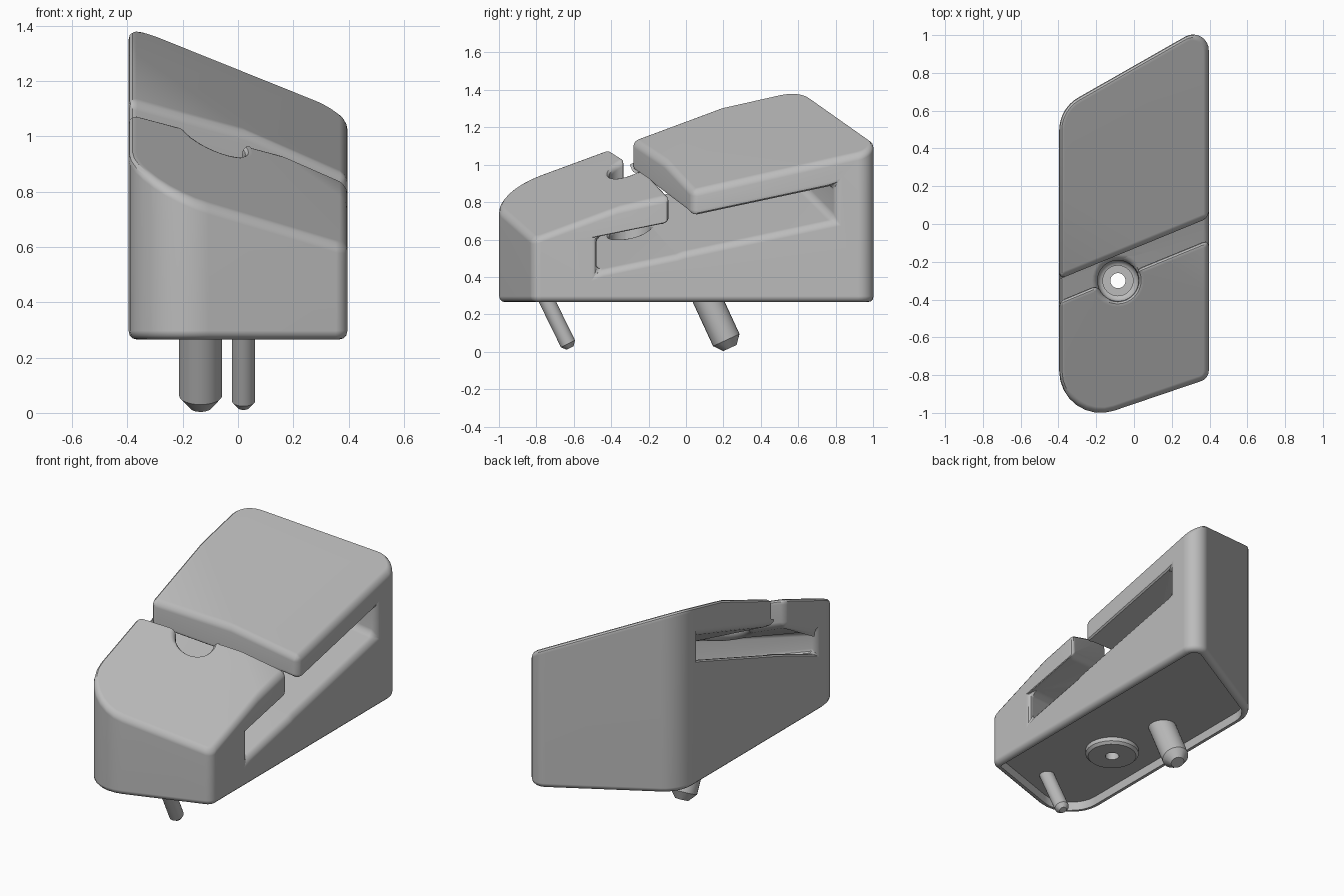
import bpy, bmesh, math
from mathutils import Vector, Matrix

cube = bpy.data.objects.get("Cube")
if cube:
    bpy.data.objects.remove(cube)

grey = bpy.data.materials.new("plain grey")
grey.use_nodes = True
COLOUR = (0.5, 0.5, 0.5, 1)
grey.diffuse_color = COLOUR
grey.node_tree.nodes["Principled BSDF"].inputs["Base Color"].default_value = COLOUR


def finish(name, bm):
    mesh = bpy.data.meshes.new(name)
    bmesh.ops.recalc_face_normals(bm, faces=bm.faces)
    bm.to_mesh(mesh)
    bm.free()
    mesh.materials.append(grey)
    obj = bpy.data.objects.new(name, mesh)
    bpy.context.collection.objects.link(obj)
    return obj


def hull(name, points):
    bm = bmesh.new()
    for p in points:
        bm.verts.new(p)
    bmesh.ops.convex_hull(bm, input=bm.verts)
    bmesh.ops.dissolve_limit(bm, angle_limit=0.005, verts=bm.verts, edges=bm.edges)
    return finish(name, bm)


def loft(name, sections):
    """Skin a row of four-point sections and cap both ends."""
    bm = bmesh.new()
    rows = [[bm.verts.new(p) for p in s] for s in sections]
    for a, b in zip(rows, rows[1:]):
        for i in range(4):
            j = (i + 1) % 4
            bm.faces.new((a[i], a[j], b[j], b[i]))
    bm.faces.new(rows[0])
    bm.faces.new(rows[-1])
    return finish(name, bm)


def ring(r, z, n=32):
    return [Vector((r * math.cos(math.tau * i / n), r * math.sin(math.tau * i / n), z))
            for i in range(n)]


def activate(obj):
    bpy.ops.object.select_all(action='DESELECT')
    obj.select_set(True)
    bpy.context.view_layer.objects.active = obj


def apply(obj, mod):
    activate(obj)
    bpy.ops.object.modifier_apply(modifier=mod.name)


def cut(obj, tool, operation='DIFFERENCE'):
    mod = obj.modifiers.new("cut", 'BOOLEAN')
    mod.operation, mod.object, mod.solver = operation, tool, 'EXACT'
    apply(obj, mod)
    bpy.data.objects.remove(tool)


def rounded_outline(corners, inset=0.0, steps=8):
    """Fillet each (x, y, radius) corner, listed counter-clockwise."""
    out = []
    for i, (x, y, r) in enumerate(corners):
        c = Vector((x, y))
        a = (Vector(corners[i - 1][:2]) - c).normalized()
        b = (Vector(corners[(i + 1) % len(corners)][:2]) - c).normalized()
        half = a.angle(b) / 2
        centre = c + (a + b).normalized() * r / math.sin(half)
        start = c + a * r / math.tan(half) - centre
        sweep = math.pi - 2 * half
        for k in range(steps + 1):
            spoke = Matrix.Rotation(sweep * k / steps, 2) @ start
            out.append(centre + spoke * (1 - inset / r))
    return out


# Body: rounded plan, cut by two sloping top planes
BASE = 0.265
SIDE = 0.396
plan = [(-SIDE, -1.087, 0.22), (SIDE, -0.818, 0.06), (SIDE, 1.063, 0.083), (-SIDE, 0.612, 0.2)]
bm = bmesh.new()
for z in (BASE, 2):
    for p in rounded_outline(plan):
        bm.verts.new((p.x, p.y, z))
bmesh.ops.convex_hull(bm, input=bm.verts)
bmesh.ops.dissolve_limit(bm, angle_limit=0.005, verts=bm.verts, edges=bm.edges)
for sx, sy in ((0.425, -0.37), (0.53, -0.225)):
    bmesh.ops.bisect_plane(bm, geom=bm.verts[:] + bm.edges[:] + bm.faces[:],
                           plane_co=(-0.39, 0.2, 1.312), plane_no=(sx, sy, 1), clear_outer=True)
    bmesh.ops.holes_fill(bm, edges=bm.edges, sides=0)
body = finish("body", bm)

# Slanting side slot, running right through: (y, floor, roof) at front, gap and rear
left_side = ((-0.47, 0.425, 0.61), (-0.05, 0.515, 0.70), (0.8, 0.70, 0.885))
right_side = ((-0.72, 0.63, 0.77), (-0.29, 0.79, 0.97), (0.46, 1.04, 1.20))
sections = []
for (ya, fa, ra), (yb, fb, rb) in zip(left_side, right_side):
    low, low_end = Vector((SIDE, ya, fa)), Vector((-SIDE, yb, fb))
    top, top_end = Vector((SIDE, ya, ra)), Vector((-SIDE, yb, rb))
    sections.append([low.lerp(low_end, -0.05), low.lerp(low_end, 1.05),
                     top.lerp(top_end, 1.05), top.lerp(top_end, -0.05)])
cut(body, loft("slot_cutter", sections))

# Gap from the top down into the slot
cut(body, hull("gap_cutter", [(x, 0.41 * x + y, z) for x in (-0.6, 0.6) for y in (-0.245, -0.13)
                              for z in (0.74 - 0.34 * x, 1.7)]))

# Well that bites into the front tab
WELL = Vector((-0.085, -0.3, 0))


def well(r, low, high):
    return hull("well_cutter", [p + WELL for z in (low, high) for p in ring(r, z)])


cut(body, well(0.108, 0.47, 1.7))

# Soft edges
bevel = body.modifiers.new("soft edges", 'BEVEL')
bevel.width, bevel.segments = 0.032, 3
bevel.limit_method, bevel.angle_limit = 'ANGLE', math.radians(32)
bevel.use_clamp_overlap = False
apply(body, bevel)

# Shallow recess underneath, with a round boss and a through hole
inner = rounded_outline(plan, 0.04)
cut(body, hull("recess_cutter", [(p.x, p.y, z) for p in inner for z in (0.2, BASE + 0.055)]))
cut(body, well(0.08, 0.42, 0.6))
cut(body, hull("boss", [p + WELL for r, z in ((0.14, BASE + 0.015), (0.155, BASE + 0.03), (0.155, 0.35))
                        for p in ring(r, z)]), 'UNION')
cut(body, well(0.04, 0.2, 0.6))


# Tilted pegs with chamfered tips
def peg(name, x, y, r, tip_y, tip_z):
    root, tip = Vector((x, y, BASE)), Vector((x, tip_y, tip_z))
    axis = tip - root
    turn = axis.to_track_quat('Z', 'X').to_matrix()
    rings = ring(r, -0.14, 24) + ring(r, axis.length - r * 0.6, 24) + ring(r * 0.5, axis.length, 24)
    return hull(name, [root + turn @ p for p in rings])


parts = [body, peg("large_peg", -0.135, 0.122, 0.078, 0.235, 0.02),
         peg("small_peg", 0.02, -0.74, 0.042, -0.62, 0.02)]
for obj in parts:
    activate(obj)
    bpy.ops.object.shade_smooth_by_angle(angle=math.radians(32))

# Keep the broad faces flat and the crease between them crisp
bm = bmesh.new()
bm.from_mesh(body.data)
for e in bm.edges:
    if len(e.link_faces) == 2 and min(f.calc_area() for f in e.link_faces) > 0.1:
        e.smooth = False
bm.to_mesh(body.data)
bm.free()
flatten = body.modifiers.new("flat faces", 'WEIGHTED_NORMAL')
flatten.keep_sharp = True
apply(body, flatten)
